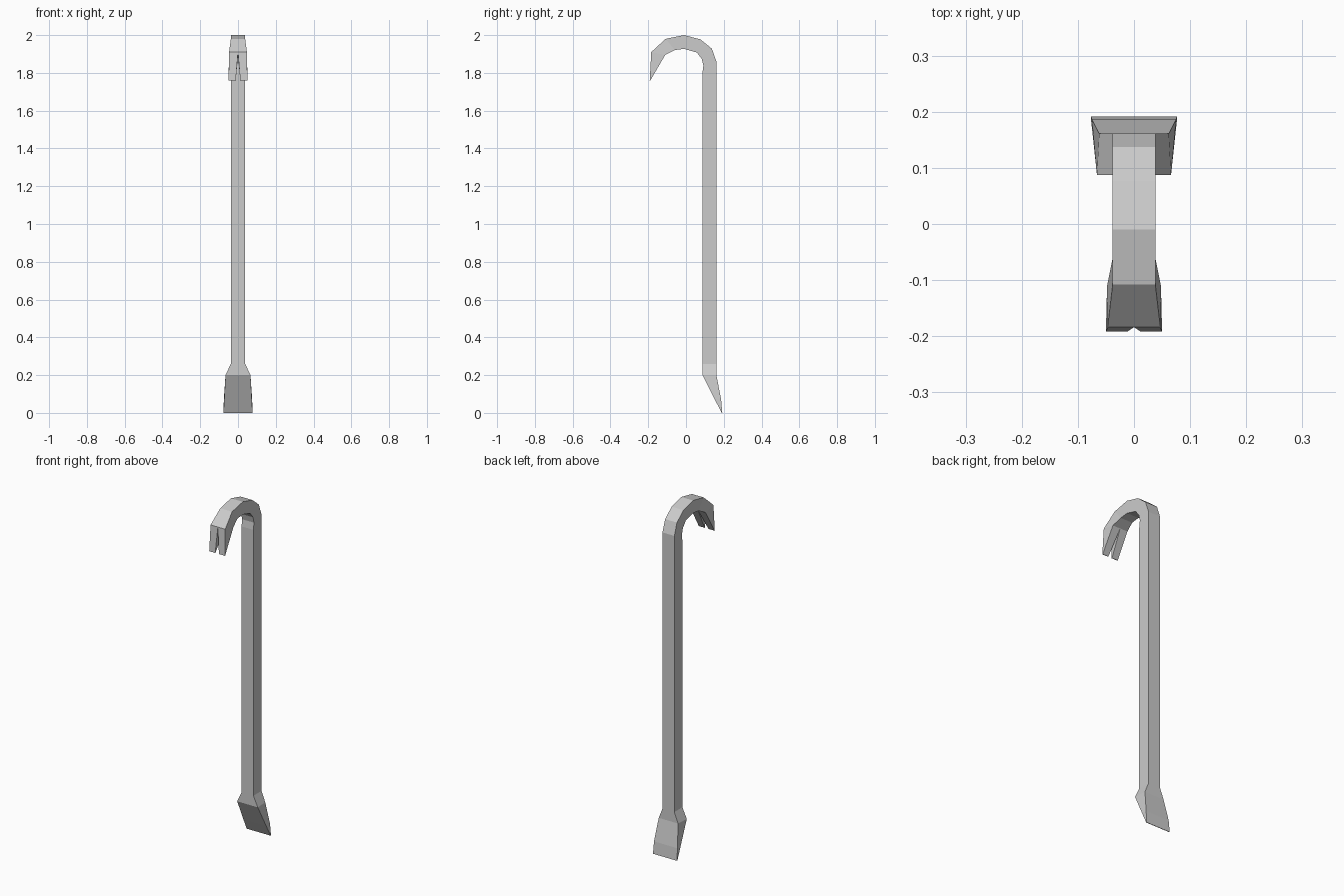
import bpy, bmesh

if "Cube" in bpy.data.objects:
    bpy.data.objects.remove(bpy.data.objects["Cube"])

# Bar stations from chisel tip to claw tip:
# outer (y, z, half width), inner (y, z, half width)
blade = [
    ((0.192, 0.0, 0.077), (0.189, 0.0, 0.077)),
    ((0.186, 0.07, 0.075), (0.153, 0.07, 0.073)),
    ((0.161, 0.20, 0.062), (0.087, 0.20, 0.066)),
]
W = 0.038
shaft = [((y, z, W), (v, w, W)) for y, z, v, w in [
    (0.161, 0.26, 0.087, 0.26),
    (0.161, 1.80, 0.087, 1.80),
    (0.161, 1.86, 0.092, 1.84),
    (0.137, 1.928, 0.083, 1.875),
    (0.077, 1.977, 0.057, 1.908),
    (-0.01, 2.0, -0.01, 1.927),
    (-0.108, 1.98, -0.06, 1.921)]]
claw = [
    ((-0.184, 1.91, 0.047), (-0.11, 1.895, 0.048)),
    ((-0.192, 1.76, 0.050), (-0.189, 1.76, 0.050)),
]
stations = blade + shaft + claw
last = len(stations) - 1

# Loft the right half; the nail notch opens from the centre at the claw tip
bm = bmesh.new()
rings = []
for i, (o, n) in enumerate(stations):
    gap = 0.012 if i == last else 0.0
    rings.append([bm.verts.new(p) for p in (
        (gap, o[0], o[1]), (o[2], o[0], o[1]),
        (n[2], n[0], n[1]), (gap, n[0], n[1]))])
for i, (a, b) in enumerate(zip(rings, rings[1:])):
    for k in range(3):
        bm.faces.new((a[k], a[k + 1], b[k + 1], b[k]))
    if i == last - 1:
        bm.faces.new((a[3], a[0], b[0], b[3]))  # notch wall
bm.faces.new(rings[0])
bm.faces.new(rings[-1])

# Mirror to the left half
bmesh.ops.mirror(bm, geom=bm.verts[:] + bm.edges[:] + bm.faces[:],
                 axis='X', merge_dist=0.0005)
bmesh.ops.recalc_face_normals(bm, faces=bm.faces[:])

mesh = bpy.data.meshes.new("pry_bar")
bm.to_mesh(mesh)
bm.free()
bpy.context.collection.objects.link(bpy.data.objects.new("pry_bar", mesh))
